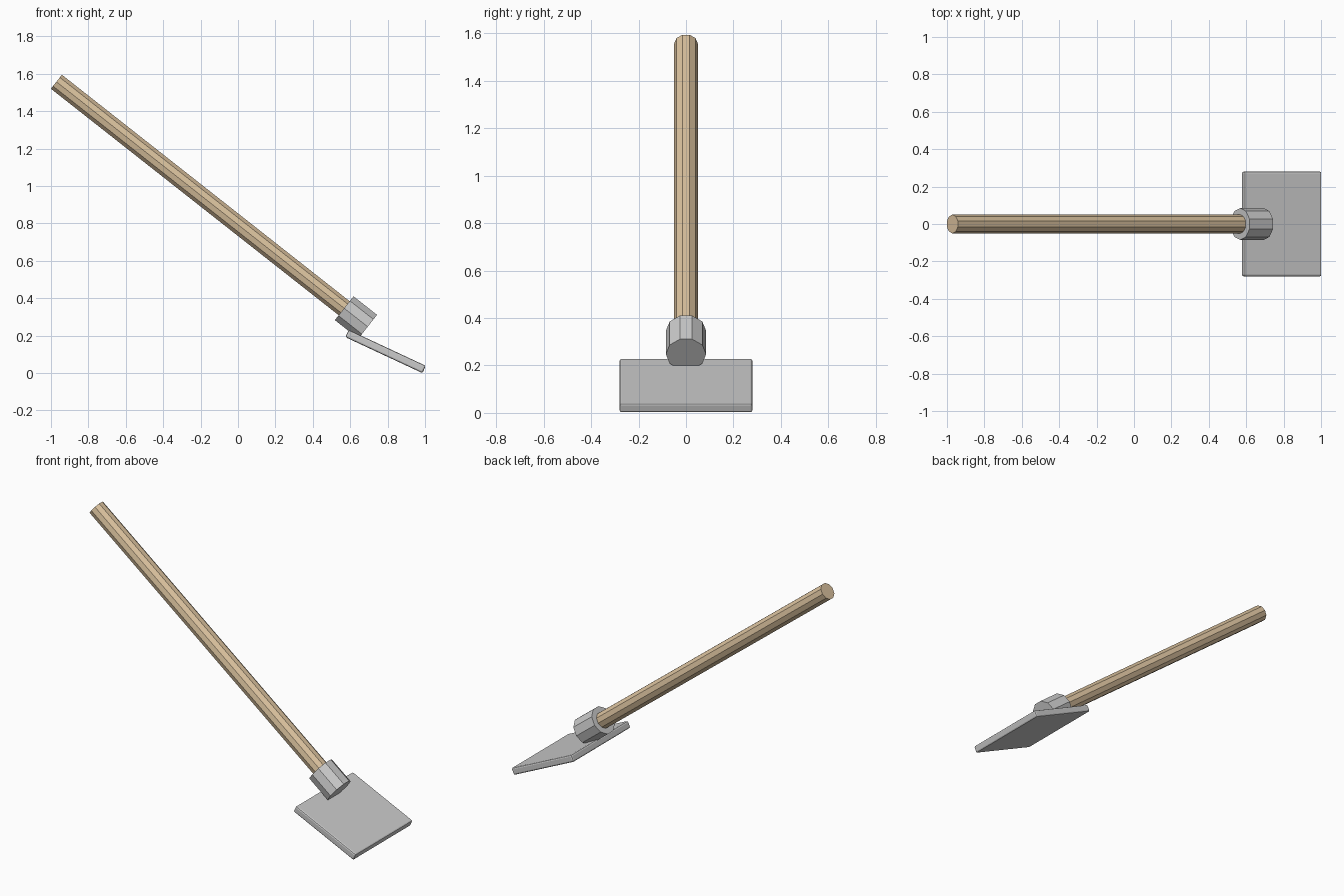
import bpy
from math import radians, sin, cos

if "Cube" in bpy.data.objects:
    bpy.data.objects.remove(bpy.data.objects["Cube"])

TILT = radians(38.2)                # handle slope below horizontal
TOP = (-0.971, 1.557)               # centre of the handle's free end (x, z)


def along(t):
    """Point on the handle axis at distance t from its free end."""
    return (TOP[0] + t * cos(TILT), 0, TOP[1] - t * sin(TILT))


def rod(name, start, end, radius):
    """Ten-sided flat-shaded rod on the handle axis."""
    bpy.ops.mesh.primitive_cylinder_add(
        vertices=10, radius=radius, depth=end - start,
        location=along((start + end) / 2), rotation=(0, radians(90) + TILT, 0))
    bpy.context.object.name = name
    return bpy.context.object


# wooden handle, ending inside the socket
handle = rod("handle", 0, 2.03, 0.05)
wood = bpy.data.materials.new("wood")
wood.diffuse_color = (0.72, 0.55, 0.35, 1)
wood.use_nodes = True
wood.node_tree.nodes["Principled BSDF"].inputs["Base Color"].default_value = wood.diffuse_color
handle.data.materials.append(wood)

# metal socket
rod("socket", 1.958, 2.118, 0.085)

# sloping blade plate with softened edges
bpy.ops.mesh.primitive_cube_add(size=1, location=(0.789, 0, 0.115),
                                rotation=(0, radians(25), 0))
blade = bpy.context.object
blade.name = "blade"
blade.scale = (0.455, 0.56, 0.043)
bpy.ops.object.transform_apply(location=False, rotation=False, scale=True)
bevel = blade.modifiers.new("edge_bevel", 'BEVEL')
bevel.width = 0.009
bevel.segments = 2
